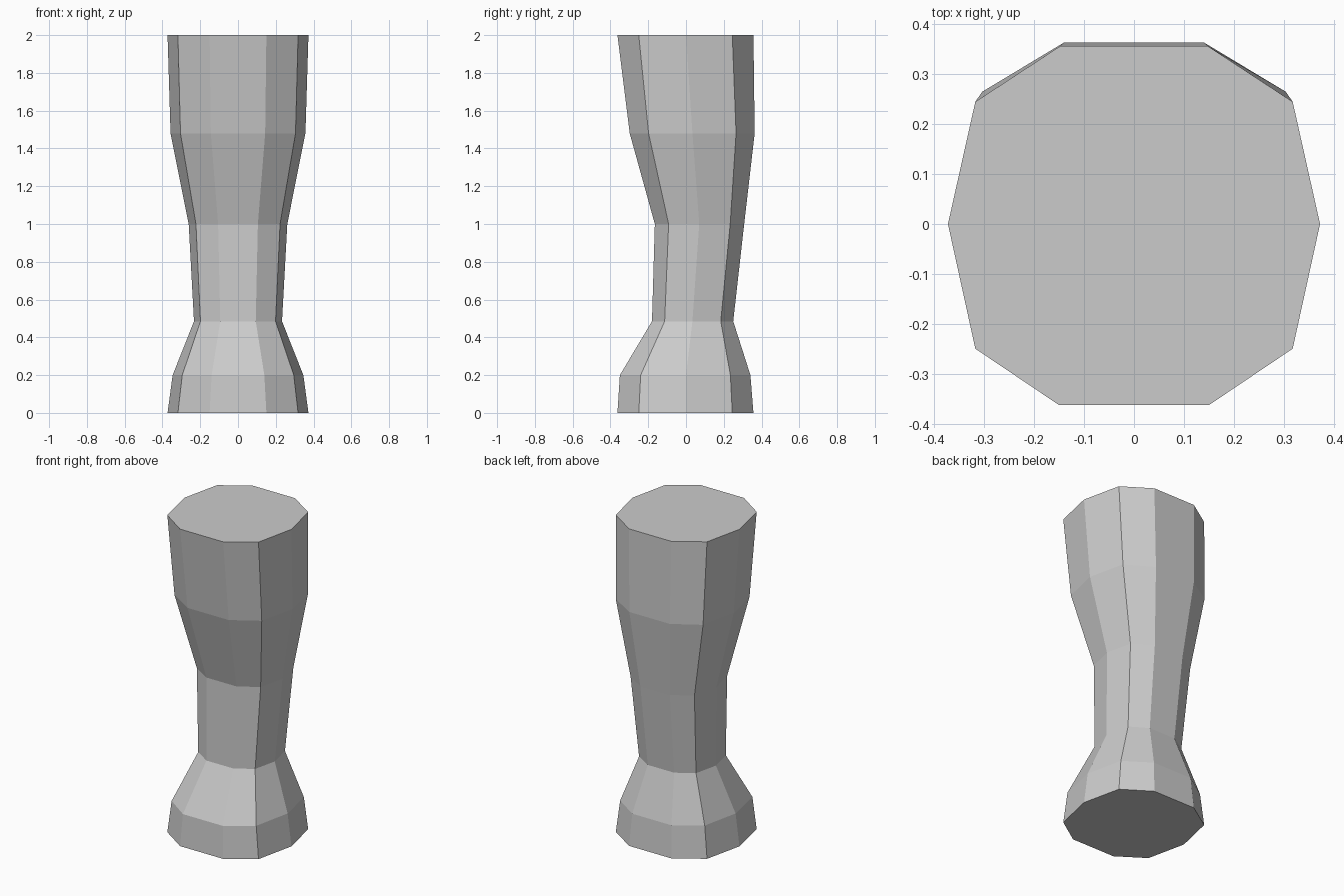
import bpy, bmesh

if "Cube" in bpy.data.objects:
    bpy.data.objects.remove(bpy.data.objects["Cube"])

# Cross-sections: z, half width, then y of front, front corner, side, back corner, back
END = (0.373, -0.363, -0.25, 0.0, 0.245, 0.357)
SECTIONS = [
    (0.0, *END),
    (0.20, 0.346, -0.35, -0.24, 0.0, 0.235, 0.341),
    (0.485, 0.233, -0.18, -0.113, 0.034, 0.184, 0.25),
    (1.0, 0.261, -0.165, -0.092, 0.07, 0.234, 0.308),
    (1.48, 0.357, -0.298, -0.198, 0.034, 0.265, 0.3635),
    (2.0, *END),
]
WIDTHS = (0.403, 0.853, 1.0, 0.853, 0.395)  # share of half width at each y


def ring(bm, z, half, *ys):
    """Mirrored ten-sided cross-section."""
    right = [(half * w, y, z) for w, y in zip(WIDTHS, ys)]
    left = [(-x, y, z) for x, y, z in reversed(right)]
    return [bm.verts.new(p) for p in right + left]


# Column body: stacked rings skinned with flat faces, capped at both ends
bm = bmesh.new()
rings = [ring(bm, *s) for s in SECTIONS]
for low, high in zip(rings, rings[1:]):
    n = len(low)
    for i in range(n):
        j = (i + 1) % n
        bm.faces.new((low[i], low[j], high[j], high[i]))
bm.faces.new(rings[0][::-1])
bm.faces.new(rings[-1])
bmesh.ops.recalc_face_normals(bm, faces=bm.faces)

mesh = bpy.data.meshes.new("column_body")
bm.to_mesh(mesh)
bm.free()
bpy.context.collection.objects.link(bpy.data.objects.new("column_body", mesh))
